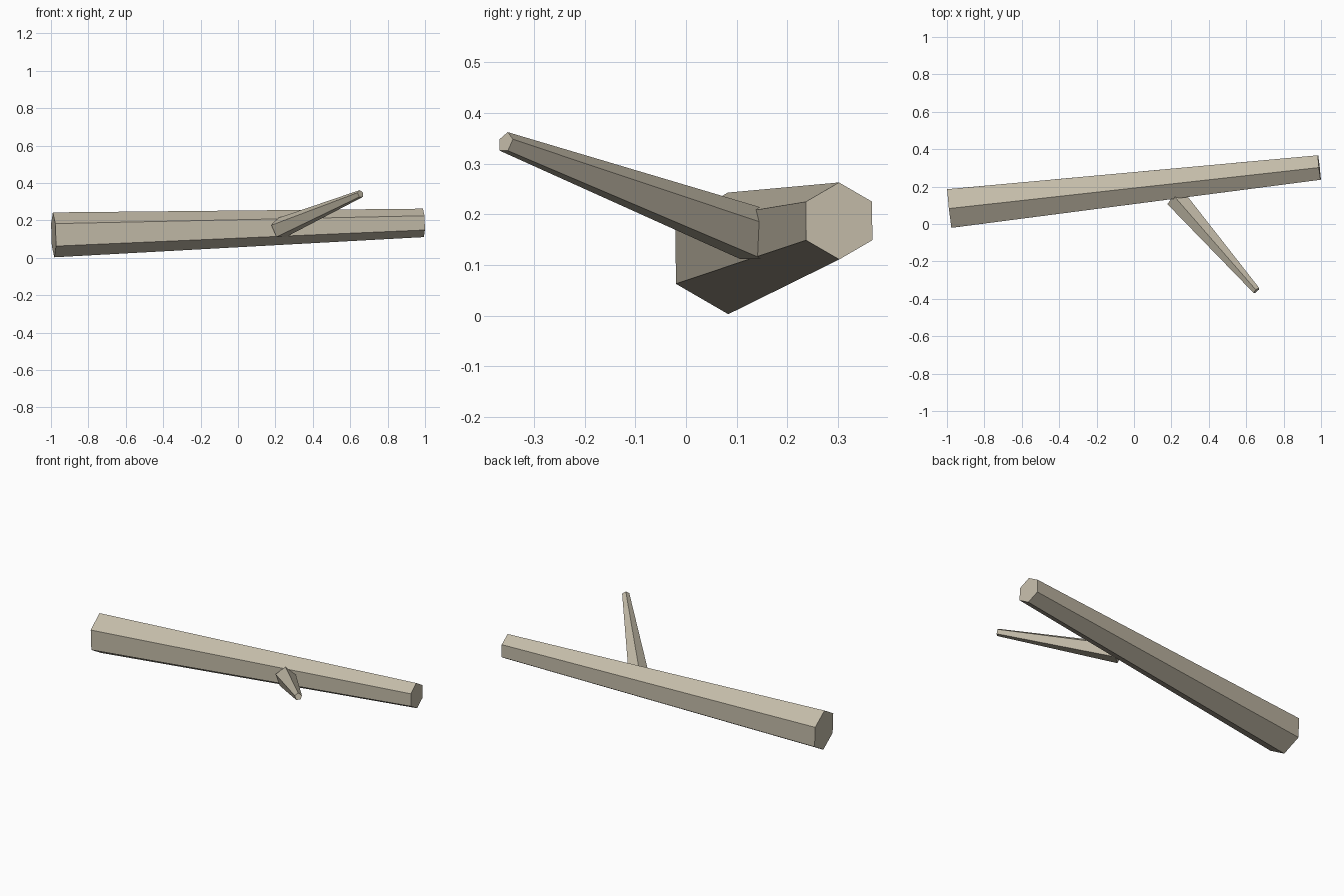
import bpy
import bmesh
import math
from mathutils import Vector

if "Cube" in bpy.data.objects:
    bpy.data.objects.remove(bpy.data.objects["Cube"])

# Single weathered wood colour
wood = bpy.data.materials.new("weathered_wood")
wood.diffuse_color = (0.55, 0.50, 0.395, 1.0)
wood.use_nodes = True
wood.node_tree.nodes["Principled BSDF"].inputs["Base Color"].default_value = wood.diffuse_color


def tapered_limb(name, start, end, r_start, r_end, sides, corner_dir):
    """Closed tapered prism along start-end, with one corner facing corner_dir."""
    start, end = Vector(start), Vector(end)
    axis = (end - start).normalized()
    u = Vector(corner_dir)
    u = (u - axis * u.dot(axis)).normalized()
    v = axis.cross(u)

    bm = bmesh.new()
    rings = []
    for centre, radius in ((start, r_start), (end, r_end)):
        angles = [2 * math.pi * i / sides for i in range(sides)]
        rings.append([bm.verts.new(centre + radius * (u * math.cos(a) + v * math.sin(a)))
                      for a in angles])
    low, high = rings
    for i in range(sides):
        j = (i + 1) % sides
        bm.faces.new((low[i], low[j], high[j], high[i]))
    bm.faces.new(low[::-1])
    bm.faces.new(high)
    bmesh.ops.recalc_face_normals(bm, faces=bm.faces)

    mesh = bpy.data.meshes.new(name)
    bm.to_mesh(mesh)
    bm.free()
    mesh.materials.append(wood)
    obj = bpy.data.objects.new(name, mesh)
    bpy.context.collection.objects.link(obj)
    return obj


# Six-sided trunk lying on the ground, thinner at the right end
tapered_limb("log_trunk", (-0.986, 0.083, 0.123), (0.991, 0.302, 0.187),
             0.12, 0.076, 6, (0, 0, 1))

# Five-sided side branch, its base partly sunk into the trunk
tapered_limb("side_branch", (0.223, 0.139, 0.157), (0.655, -0.356, 0.342),
             0.058, 0.021, 5, (0.66, 0.686, 0.295))
